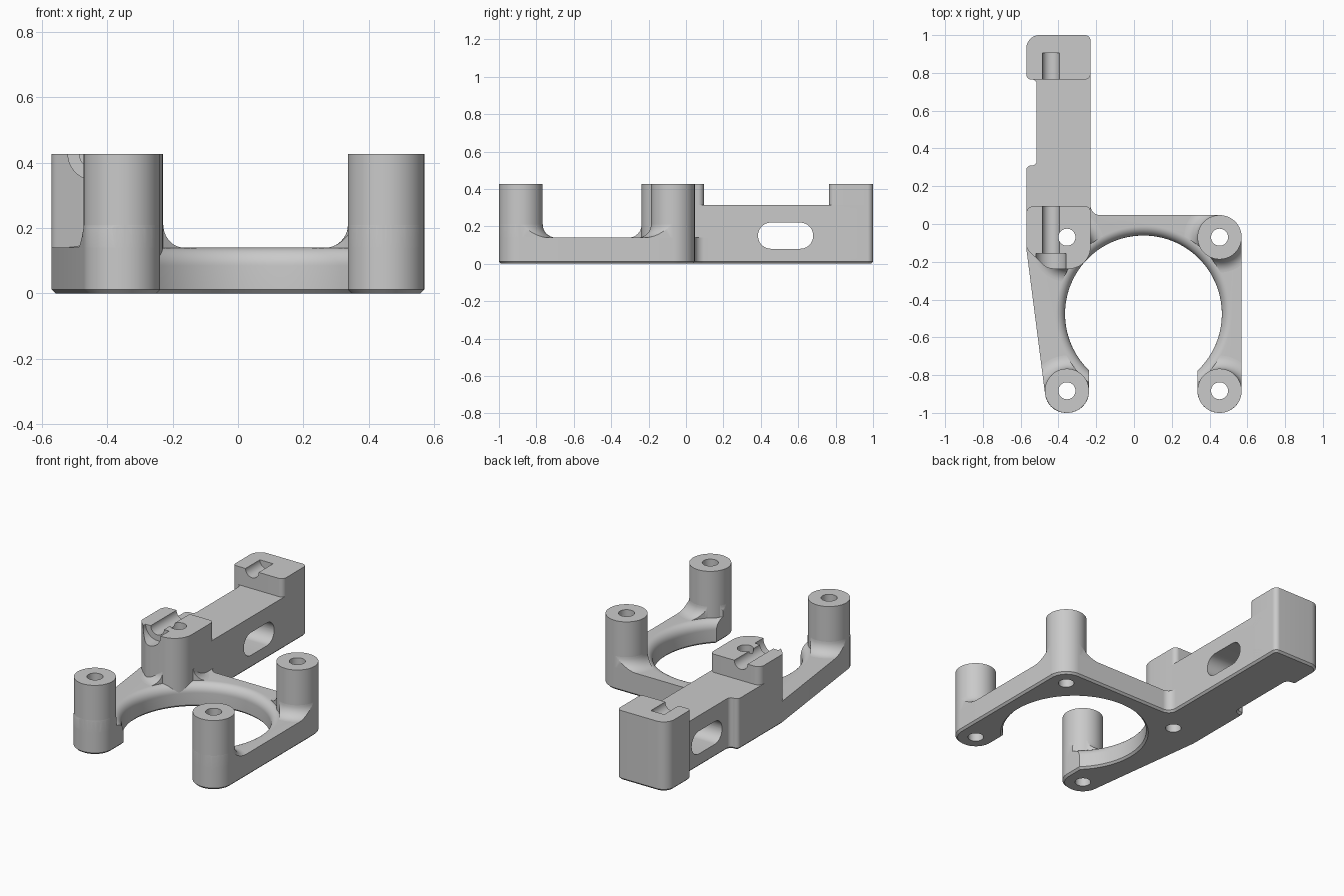
import bpy, bmesh, math
from mathutils import Vector, Matrix

cube = bpy.data.objects.get("Cube")
if cube:
    bpy.data.objects.remove(cube, do_unlink=True)

grey = bpy.data.materials.new("plain grey")
grey.use_nodes = True
GREY = (0.59, 0.59, 0.59, 1)
grey.diffuse_color = GREY
for node in grey.node_tree.nodes:
    if node.type == 'BSDF_PRINCIPLED':
        node.inputs["Base Color"].default_value = GREY

TOP, SLAB, ARM = 0.427, 0.14, 0.315
R = 0.117
BORE = (0.05, -0.476)
POSTS = {"front_right_post": (-0.355, -0.883), "front_left_post": (0.453, -0.883),
         "back_left_post": (0.453, -0.07)}
BLOCK_HOLE = (-0.355, -0.07)
QUARTER = [math.pi / 2 * k / 10 for k in range(11)]


def stack(name, outlines, chamfer=0):
    """Closed solid of stacked rings of points, capped at both ends."""
    bm = bmesh.new()
    rings = [[bm.verts.new(p) for p in outline] for outline in outlines]
    n = len(rings[0])
    for low, high in zip(rings, rings[1:]):
        for k in range(n):
            m = (k + 1) % n
            bm.faces.new((low[k], low[m], high[m], high[k]))
    base = bm.faces.new(rings[0][::-1])
    bm.faces.new(rings[-1])
    bm.normal_update()
    if chamfer:
        bmesh.ops.bevel(bm, geom=list(base.edges), offset=chamfer, segments=1, affect='EDGES')
    mesh = bpy.data.meshes.new(name)
    bm.to_mesh(mesh)
    bm.free()
    mesh.materials.append(grey)
    obj = bpy.data.objects.new(name, mesh)
    bpy.context.collection.objects.link(obj)
    return obj


def rounded(corners, steps=12):
    """Outline from (x, y, radius) corners."""
    out = []
    for i, (x, y, r) in enumerate(corners):
        p = Vector((x, y))
        if r == 0:
            out.append(p)
            continue
        a = (Vector(corners[i - 1][:2]) - p).normalized()
        b = (Vector(corners[(i + 1) % len(corners)][:2]) - p).normalized()
        half = a.angle(b) / 2
        c = p + (a + b).normalized() * r / math.sin(half)
        s, e = p + a * r / math.tan(half) - c, p + b * r / math.tan(half) - c
        a0 = math.atan2(s.y, s.x)
        turn = (math.atan2(e.y, e.x) - a0 + math.pi) % math.tau - math.pi
        for k in range(steps + 1):
            t = a0 + turn * k / steps
            out.append(c + Vector((math.cos(t), math.sin(t))) * r)
    return [p for i, p in enumerate(out) if (p - out[i - 1]).length > 1e-4]


def prism(name, corners, z0, z1, chamfer=0):
    outline = rounded(corners)
    return stack(name, [[(p.x, p.y, z) for p in outline] for z in (z0, z1)], chamfer)


def lathe(name, profile, at, n=72):
    """Solid of (radius, z) rings."""
    turns = [math.tau * k / n for k in range(n)]
    return stack(name, [[(at[0] + r * math.cos(t), at[1] + r * math.sin(t), z)
                         for t in turns] for r, z in profile])


def rod_y(x, z, r, y0, y1):
    rod = lathe("rod_cutter", [(r, y0), (r, y1)], (0, 0), 48)
    rod.data.transform(Matrix.Translation((x, 0, z)) @ Matrix.Rotation(-math.pi / 2, 4, 'X'))
    return rod


def hole(at):
    return lathe("hole_cutter", [(0.045, -0.2), (0.045, 0.6)], at, 48)


def combine(obj, other, operation='DIFFERENCE'):
    other.hide_render = True
    mod = obj.modifiers.new(operation, 'BOOLEAN')
    mod.operation, mod.object, mod.solver = operation, other, 'EXACT'
    bpy.context.view_layer.objects.active = obj
    bpy.ops.object.modifier_apply(modifier=mod.name)
    bpy.data.objects.remove(other, do_unlink=True)


# Open ring plate with a chamfered base and a rounded bore rim
PLATE = [(-0.458, -1, 0.112), (-0.238, -1, 0.115), (-0.238, -0.6, 0),
         (0.336, -0.6, 0), (0.336, -1, 0.116), (0.57, -1, 0.116),
         (0.57, 0.047, 0.117), (-0.23, 0.047, 0.05), (-0.23, 0.2, 0),
         (-0.57, 0.2, 0), (-0.57, -0.13, 0)]
plate = prism("ring_plate", PLATE, 0, SLAB, 0.012)
rim = [(0.465 - 0.05 * math.cos(t), 0.085 + 0.055 * math.sin(t)) for t in QUARTER]
combine(plate, lathe("rim_cutter", [(0.44, -0.013), (0.415, 0.012)] + rim + [(0.465, 0.6)],
                     BORE, 128))
for spot in [*POSTS.values(), BLOCK_HOLE]:
    combine(plate, hole(spot))
parts = [plate]


# Concave fillets where the uprights meet the plate, trimmed to its outline
def add_fillet(name, at, r, f=0.07):
    curve = [(r + f - f * math.sin(t), SLAB + f - f * math.cos(t)) for t in QUARTER]
    fillet = lathe(name, [(r + f, 0.12)] + curve, at)
    combine(fillet, prism("trim", PLATE, 0.05, 0.3), 'INTERSECT')
    combine(fillet, lathe("bore_cutter", [(0.463, 0), (0.463, 0.6)], BORE, 128))
    parts.append(fillet)
    return fillet


# Hollow posts
for name, spot in POSTS.items():
    post = lathe(name, [(R, 0.013), (R, TOP)], spot)
    combine(post, hole(spot))
    combine(add_fillet(name + "_fillet", spot, R), hole(spot))
    parts.append(post)
combine(add_fillet("front_block_fillet", (-0.35, -0.115), 0.122), hole(BLOCK_HOLE))

# Arm with a long slot through its side
arm = prism("arm", [(-0.23, 0, 0), (-0.23, 1, 0.03), (-0.57, 1, 0.07),
                    (-0.57, 0.765, 0.025), (-0.515, 0.765, 0.025), (-0.515, 0.31, 0.025),
                    (-0.57, 0.31, 0.025), (-0.57, 0, 0)], 0, ARM, 0.012)
slot = prism("slot_cutter", [(0.08, 0.385, 0.0695), (0.22, 0.385, 0.0695),
                             (0.22, 0.68, 0.0695), (0.08, 0.68, 0.0695)], -0.8, -0.1)
slot.data.transform(Matrix(((0, 0, 1, 0), (0, 1, 0, 0), (1, 0, 0, 0), (0, 0, 0, 1))))
slot.data.flip_normals()
combine(arm, slot)
combine(arm, hole(BLOCK_HOLE))

# Blocks at both ends of the arm, with a rod channel and a wider front pocket
front_block = prism("front_block", [
    (-0.57, -0.13, 0.05), (-0.46, -0.237, 0.08), (-0.23, -0.237, 0.115),
    (-0.23, 0.095, 0.03), (-0.57, 0.095, 0.04)], 0.02, TOP)
combine(front_block, lathe("bore_cutter", [(0.415, -0.1), (0.415, 0.6)], BORE, 128))
combine(front_block, hole(BLOCK_HOLE))
combine(front_block, rod_y(-0.44, TOP, 0.045, -0.2, 0.2))
combine(front_block, rod_y(-0.44, TOP, 0.08, -0.3, -0.155))
end_block = prism("end_block", [
    (-0.57, 0.765, 0.025), (-0.23, 0.765, 0.03), (-0.23, 1, 0.03), (-0.57, 1, 0.07)],
    0.02, TOP)
combine(end_block, rod_y(-0.44, TOP, 0.045, 0.6, 0.905))
parts += [arm, front_block, end_block]

# Smooth curves, crisp edges
bpy.ops.object.select_all(action='DESELECT')
for part in parts:
    part.select_set(True)
bpy.context.view_layer.objects.active = plate
bpy.ops.object.shade_smooth_by_angle(angle=math.radians(30))
